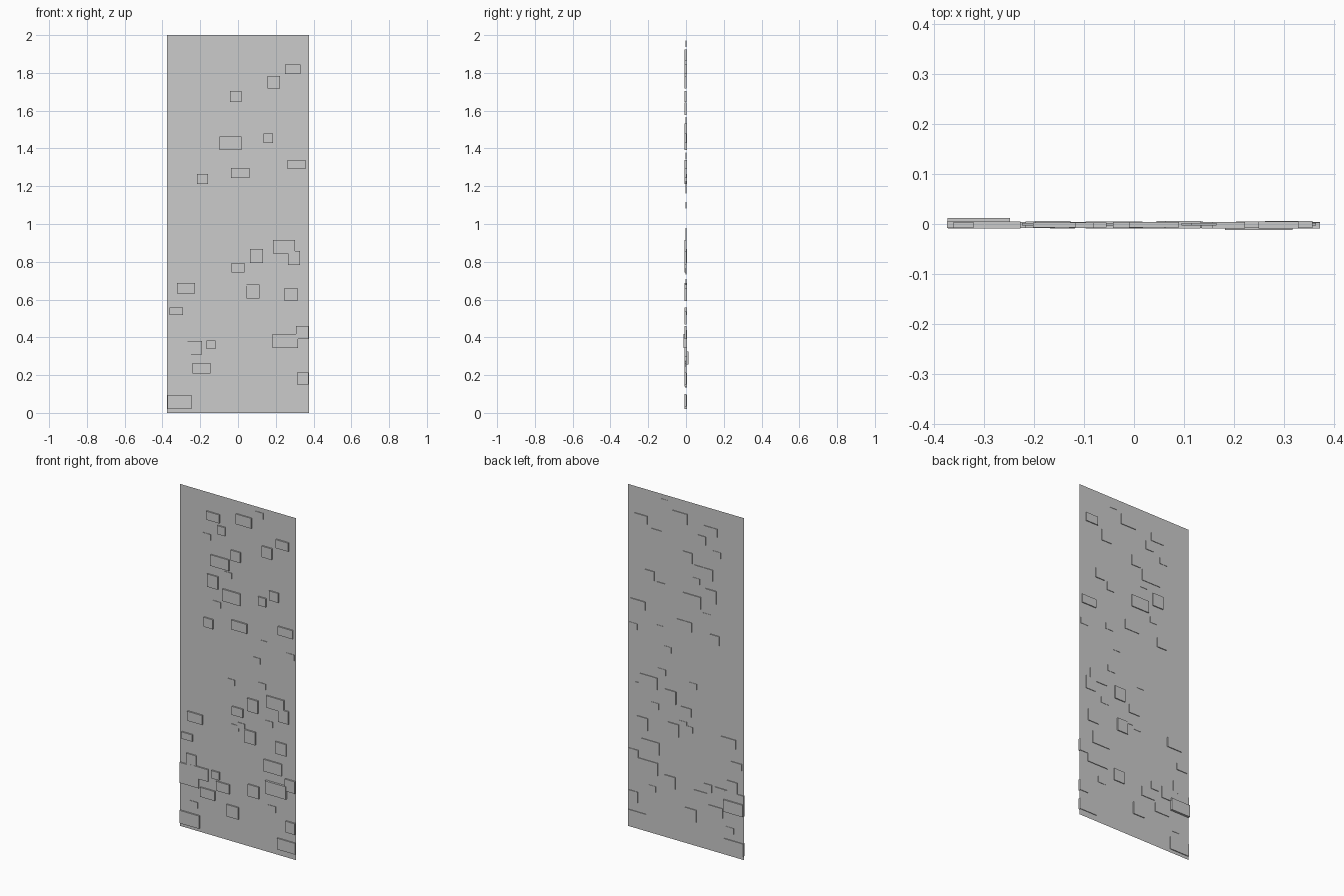
import bpy, bmesh, random
from mathutils import Matrix, Vector

random.seed(4)


def make_object(name, bm):
    mesh = bpy.data.meshes.new(name)
    bm.to_mesh(mesh)
    bm.free()
    ob = bpy.data.objects.new(name, mesh)
    bpy.context.collection.objects.link(ob)
    return ob


def block(bm, x, z, w, h, y0, y1):
    m = Matrix.Translation((x, (y0 + y1) / 2, z)) @ Matrix.Diagonal((w, y1 - y0, h, 1))
    bmesh.ops.create_cube(bm, size=1, matrix=m)


# flat panel, a single sheet
bm = bmesh.new()
corners = [(-.375, 0), (.375, 0), (.375, 2), (-.375, 2)]
bm.faces.new([bm.verts.new((x, 0, z)) for x, z in corners])
make_object("panel", bm)

# raised blocks: centre x, centre z, width, height
upper = [
    (-.16, 1.865, .085, .05), (-.105, 1.8, .05, .05), (.04, 1.895, .10, .06),
    (.29, 1.82, .08, .05), (.19, 1.75, .065, .065), (-.012, 1.675, .06, .06),
    (-.115, 1.61, .12, .065), (-.162, 1.487, .07, .075), (-.04, 1.428, .115, .07),
    (.16, 1.455, .05, .05), (.235, 1.505, .06, .055), (.31, 1.315, .095, .05),
    (.012, 1.27, .10, .055), (-.188, 1.238, .06, .055),
]
lower = [
    (.243, .88, .115, .07), (.297, .82, .065, .075), (.098, .83, .07, .075),
    (0, .768, .07, .05), (-.275, .66, .095, .055), (.08, .642, .07, .075),
    (.28, .627, .07, .07), (-.327, .537, .07, .04), (.228, .503, .115, .07),
    (.34, .425, .065, .07), (-.3, .405, .065, .07), (-.312, .315, .125, .12),
    (-.25, .345, .12, .07), (-.143, .36, .05, .045), (-.095, .30, .085, .055),
    (-.193, .237, .095, .055), (.103, .33, .07, .07), (-.032, .175, .075, .07),
    (.342, .182, .06, .065), (.315, .067, .115, .065), (-.31, .057, .125, .075),
]
for name, group in (("upper_blocks", upper), ("lower_blocks", lower)):
    bm = bmesh.new()
    for b in group:
        block(bm, *b, -random.uniform(.007, .009), random.uniform(.003, .006))
    make_object(name, bm)

# thickest front and rear blocks
bm = bmesh.new()
block(bm, .25, .38, .135, .075, -.0125, .004)
make_object("thick_front_block", bm)
bm = bmesh.new()
block(bm, -.311, .29, .125, .07, -.002, .0125)
make_object("thick_rear_block", bm)

# small blocks that barely break the surface
bm = bmesh.new()
small = [(.14, 1.955), (-.20, 1.74), (-.065, 1.55), (-.135, 1.36), (.17, 1.21),
         (.34, 1.18), (.155, .96), (-.045, .93), (-.02, .67), (.20, .75),
         (-.285, .15), (.02, .69), (.12, 1.1), (.22, .26)]
for x, z in small:
    block(bm, x, z, .05, .035, -.003, .002)
make_object("small_blocks", bm)
